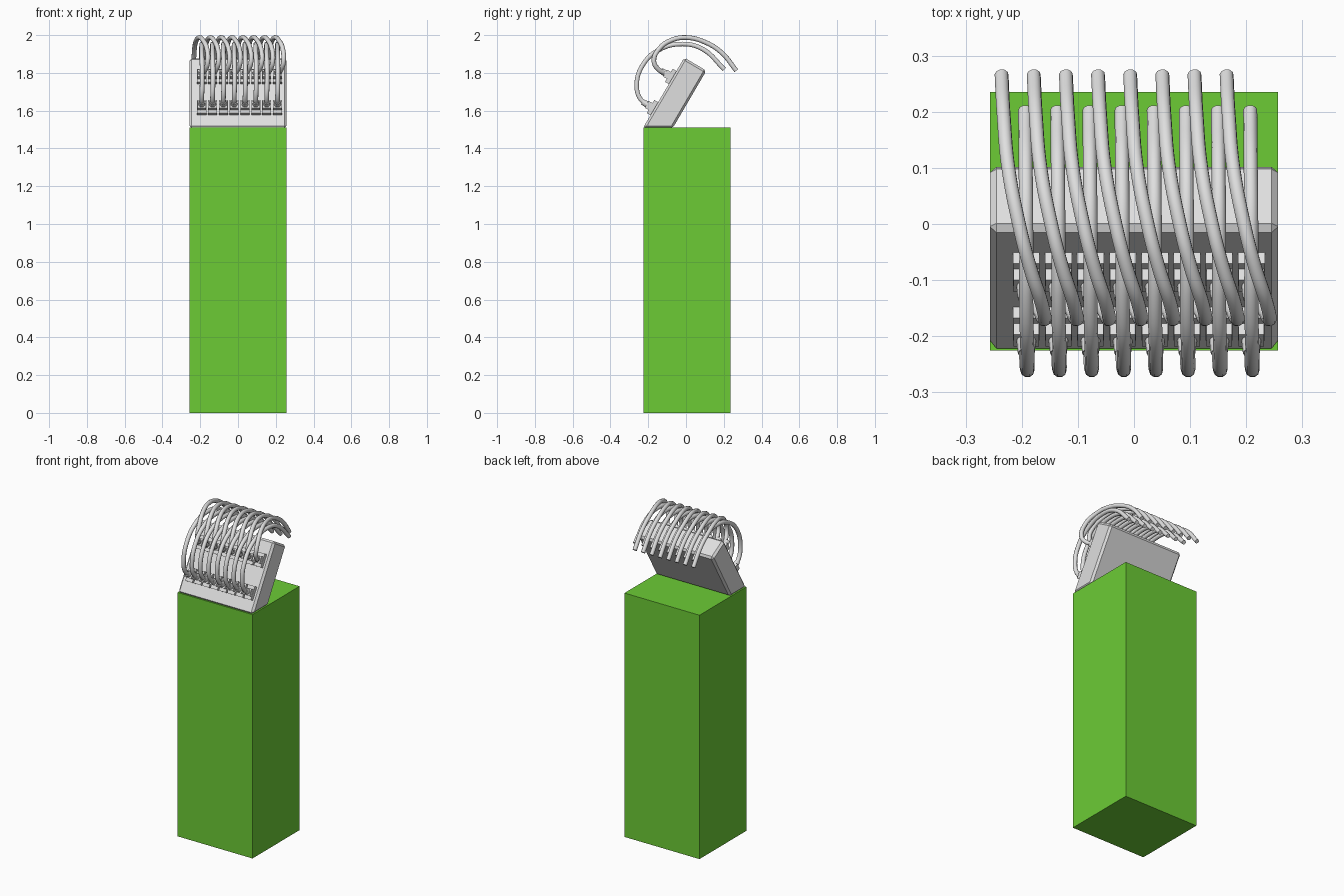
import bpy, bmesh, math
from mathutils import Vector, Matrix

if "Cube" in bpy.data.objects:
    bpy.data.objects.remove(bpy.data.objects["Cube"])


def material(name, rgb):
    m = bpy.data.materials.new(name)
    m.diffuse_color = (*rgb, 1)
    m.use_nodes = True
    m.node_tree.nodes["Principled BSDF"].inputs["Base Color"].default_value = m.diffuse_color
    return m


GREEN = material("green", (0.15, 0.60, 0.036))
GREY = material("light grey", (0.74, 0.74, 0.74))


def add_mesh(name, bm, mat):
    bmesh.ops.recalc_face_normals(bm, faces=bm.faces)
    me = bpy.data.meshes.new(name)
    bm.to_mesh(me)
    bm.free()
    me.materials.append(mat)
    ob = bpy.data.objects.new(name, me)
    bpy.context.collection.objects.link(ob)
    return ob


def box(bm, size, matrix):
    bmesh.ops.create_cube(bm, size=1, matrix=matrix @ Matrix.Diagonal((*size, 1)))


# Pedestal
bm = bmesh.new()
box(bm, (0.514, 0.46, 1.51), Matrix.Translation((0, 0.005, 0.755)))
add_mesh("pedestal", bm, GREEN)

# Leaning panel: side profile extruded across x, chamfered
profile = [(-0.228, 1.508), (-0.07, 1.508), (0.108, 1.812), (-0.009, 1.881)]
bm = bmesh.new()
face = bm.faces.new([bm.verts.new((-0.257, y, z)) for y, z in profile])
ext = bmesh.ops.extrude_face_region(bm, geom=[face])
bmesh.ops.translate(bm, vec=(0.514, 0, 0),
                    verts=[v for v in ext["geom"] if isinstance(v, bmesh.types.BMVert)])
bmesh.ops.recalc_face_normals(bm, faces=bm.faces)
bmesh.ops.bevel(bm, geom=bm.edges[:], offset=0.012, segments=1, affect='EDGES')
add_mesh("panel", bm, GREY)

# Stepped plugs in two rows; local z points out of the panel, local y up its slope
TILT = Matrix.Rotation(math.radians(60), 4, 'X')
COLUMNS = [-0.192 + 0.0573 * i for i in range(8)]
ROWS = {"lower": (-0.167, 1.61), "upper": (-0.07, 1.775)}

for row, (y, z) in ROWS.items():
    bm = bmesh.new()
    boots = bmesh.new()
    for x in COLUMNS:
        base = Matrix.Translation((x, y, z)) @ TILT
        box(bm, (0.048, 0.08, 0.03), base @ Matrix.Translation((0, 0, 0.009)))
        box(bm, (0.046, 0.042, 0.05), base @ Matrix.Translation((0, 0, 0.022)))
        bmesh.ops.create_cone(boots, cap_ends=True, segments=12, radius1=0.018,
                              radius2=0.015, depth=0.03,
                              matrix=base @ Matrix.Translation((0, 0, 0.058)))
    add_mesh(row + "_plugs", bm, GREY)
    add_mesh(row + "_plug_boots", boots, GREY)

# Cables: (x offset from the plug, y, z) along each arc
PATHS = {
    "lower": [(0, -0.205, 1.632), (0, -0.242, 1.663), (0.002, -0.261, 1.735),
              (0.002, -0.23, 1.84), (0, -0.15, 1.918), (0, -0.02, 1.953),
              (-0.001, 0.09, 1.925), (-0.002, 0.203, 1.818)],
    "upper": [(0, -0.108, 1.797), (0.018, -0.142, 1.815), (0.032, -0.17, 1.862),
              (0.027, -0.14, 1.93), (0.006, -0.075, 1.974), (-0.013, 0, 1.987),
              (-0.032, 0.1, 1.963), (-0.040, 0.19, 1.906), (-0.044, 0.266, 1.812)],
}
for row, path in PATHS.items():
    cu = bpy.data.curves.new(row + "_cables", 'CURVE')
    cu.dimensions = '3D'
    cu.resolution_u = 5
    cu.bevel_depth = 0.0125
    cu.bevel_resolution = 3
    cu.use_fill_caps = True
    for x in COLUMNS:
        sp = cu.splines.new('BEZIER')
        sp.bezier_points.add(len(path) - 1)
        for p, (dx, y, z) in zip(sp.bezier_points, path):
            p.co = Vector((x + dx, y, z))
            p.handle_left_type = p.handle_right_type = 'AUTO'
    cu.materials.append(GREY)
    ob = bpy.data.objects.new(row + "_cables", cu)
    bpy.context.collection.objects.link(ob)
    bpy.ops.object.select_all(action='DESELECT')
    ob.select_set(True)
    bpy.context.view_layer.objects.active = ob
    bpy.ops.object.convert(target='MESH')
    bpy.ops.object.shade_smooth_by_angle(angle=math.radians(50))
